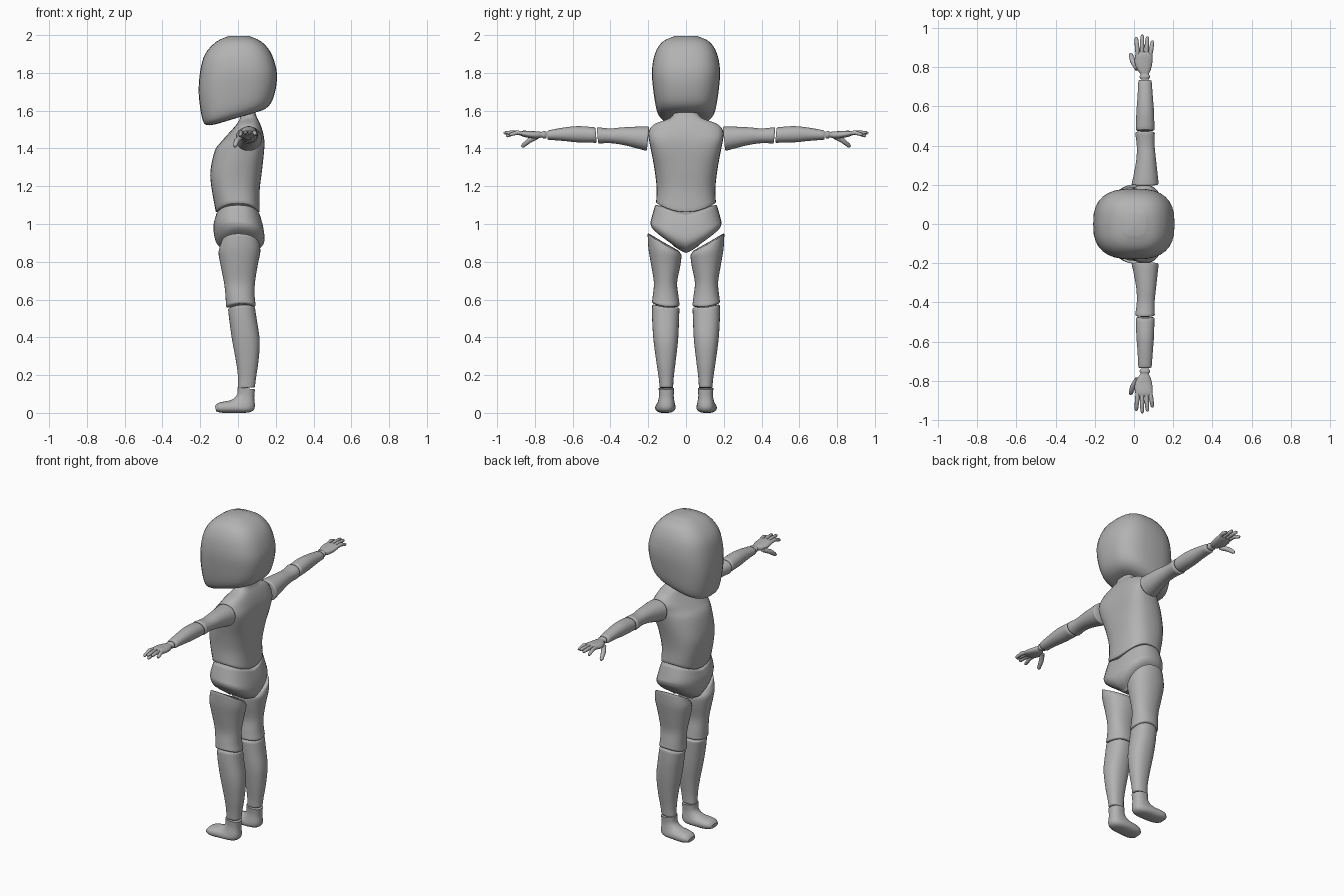
import bpy, bmesh, math
from mathutils import Vector as V

SEG = 32
grey = bpy.data.materials.new("doll grey")
grey.diffuse_color = (0.45, 0.45, 0.45, 1)


def smooth_stations(st, n):
    """Catmull-Rom interpolation between stations (tuples of numbers)."""
    out = []
    for i in range(len(st) - 1):
        a, b, c, d = st[max(i - 1, 0)], st[i], st[i + 1], st[min(i + 2, len(st) - 1)]
        for k in range(n):
            t = k / n
            out.append([0.5 * (2 * q + (r - p) * t + (2 * p - 5 * q + 4 * r - s) * t * t
                               + (3 * q - p - 3 * r + s) * t ** 3)
                        for p, q, r, s in zip(a, b, c, d)])
    return out + [list(st[-1])]


def ring(c, u, v, power=2.0, bow=V((0, 0, 0)), k=2, seg=SEG):
    """Superellipse section; bow shifts points by their distance along v."""
    pts = []
    for i in range(seg):
        a = 2 * math.pi * i / seg
        ca, sa = math.cos(a), math.sin(a)
        ex = 2 / power
        x = math.copysign(abs(ca) ** ex, ca)
        y = math.copysign(abs(sa) ** ex, sa)
        pts.append(c + u * x + v * y + bow * abs(y) ** k)
    return pts


def soften(rings, inset):
    """Add a small rounded rim at both ends."""
    def rim(r, nxt):
        c, cn = sum(r, V()) / len(r), sum(nxt, V()) / len(nxt)
        d = (c - cn).normalized() * inset
        return [[p + (c - p).normalized() * inset * m + d * h for p in r]
                for m, h in ((0.3, 0.6), (1.0, 1.0))]
    a, b = rim(rings[0], rings[1]), rim(rings[-1], rings[-2])
    return [a[1], a[0]] + rings + b


def loft(bm, rings):
    rows = [[bm.verts.new(p) for p in r] for r in rings]
    n = len(rows[0])
    for a, b in zip(rows, rows[1:]):
        for i in range(n):
            bm.faces.new((a[i], a[(i + 1) % n], b[(i + 1) % n], b[i]))
    for row in (rows[0], rows[-1]):
        mid = bm.verts.new(sum((v.co for v in row), V()) / n)
        for i in range(n):
            bm.faces.new((row[i], row[(i + 1) % n], mid))


def finish(name, bm, mirror=False):
    bmesh.ops.recalc_face_normals(bm, faces=bm.faces)
    me = bpy.data.meshes.new(name)
    bm.to_mesh(me)
    bm.free()
    me.materials.append(grey)
    ob = bpy.data.objects.new(name, me)
    bpy.context.collection.objects.link(ob)
    if mirror:
        m = ob.modifiers.new("mirror", 'MIRROR')
        m.use_axis = (False, True, False)
        m.use_mirror_merge = False
    bpy.ops.object.select_all(action='DESELECT')
    ob.select_set(True)
    bpy.context.view_layer.objects.active = ob
    bpy.ops.object.shade_smooth_by_angle(angle=math.radians(50))


def body_part(name, st, power=2.3, k=2, inset=0, mirror=False, n=4):
    """Stations: front x, front z, back x, back z, inner y, outer y, bow x, bow z, tilt z."""
    rings = []
    for fx, fz, bx, bz, y0, y1, wx, wz, tilt in smooth_stations(st, n):
        c = V(((fx + bx) / 2, (y0 + y1) / 2, (fz + bz) / 2))
        rings.append(ring(c, V(((fx - bx) / 2, 0, (fz - bz) / 2)),
                          V((0, (y1 - y0) / 2, tilt)), power, V((wx, 0, wz)), k))
    bm = bmesh.new()
    loft(bm, soften(rings, inset) if inset else rings)
    finish(name, bm, mirror)


def sym(fx, fz, bx, bz, w, wx=0, wz=0):
    return (fx, fz, bx, bz, -w, w, wx, wz, 0)


# Head
body_part("head", [
    sym(-.11, 1.53, .09, 1.59, .07), sym(-.165, 1.524, .145, 1.61, .12),
    sym(-.19, 1.56, .182, 1.655, .155), sym(-.208, 1.69, .204, 1.74, .174),
    sym(-.2, 1.81, .203, 1.82, .18), sym(-.174, 1.90, .172, 1.91, .163),
    sym(-.115, 1.965, .12, 1.968, .122), sym(-.045, 1.996, .055, 1.996, .055)], 2.7)

# Torso with shoulders and neck
body_part("torso", [
    sym(-.118, 1.067, .115, 1.067, .158, 0, .048), sym(-.14, 1.19, .115, 1.18, .156, 0, .01),
    sym(-.146, 1.28, .128, 1.29, .166, .01), sym(-.122, 1.39, .138, 1.39, .185, .03),
    sym(-.085, 1.44, .138, 1.45, .196, .03), sym(-.045, 1.485, .128, 1.5, .197, .01),
    sym(-.01, 1.525, .115, 1.535, .165), sym(.008, 1.555, .1, 1.565, .085),
    sym(.015, 1.59, .09, 1.6, .062), sym(.015, 1.64, .085, 1.64, .055)], 2.6, inset=.006)

# Pelvis, narrowing to a V between the legs
body_part("pelvis", [
    sym(-.118, 1.04, .118, 1.04, .165, 0, .055), sym(-.13, .99, .134, .98, .183, 0, .045),
    sym(-.122, .92, .14, .91, .187, 0, .085), sym(-.095, .875, .115, .87, .165, 0, .09),
    sym(-.05, .85, .07, .85, .07, 0, .04)], 2.4, k=1.3, inset=.006)

# Thigh, shin and foot
body_part("thigh", [
    (-.09, .895, .115, .885, .03, .203, 0, .005, .05),
    (-.103, .85, .118, .85, .024, .199, 0, 0, .02),
    (-.092, .78, .104, .78, .03, .184, 0, 0, 0),
    (-.074, .69, .09, .69, .047, .17, 0, 0, 0),
    (-.066, .62, .088, .62, .04, .176, 0, 0, 0),
    (-.064, .565, .094, .57, .034, .18, 0, .012, .008)], 2.2, inset=.008, mirror=True)
body_part("shin", [
    (-.052, .545, .09, .555, .035, .179, 0, .01, .008),
    (-.046, .49, .1, .49, .037, .179, 0, 0, 0),
    (-.032, .39, .115, .38, .042, .172, 0, 0, 0),
    (-.01, .27, .108, .27, .055, .157, 0, 0, 0),
    (0, .19, .096, .19, .065, .145, 0, 0, 0),
    (0, .135, .09, .14, .068, .14, 0, 0, 0)], inset=.005, mirror=True)
body_part("foot", [
    (-.003, .135, .09, .125, .062, .145, 0, 0, 0),
    (-.004, .1, .086, .08, .065, .143, 0, 0, 0),
    (-.02, .078, .088, .025, .06, .15, 0, 0, 0),
    (-.045, .066, .06, .003, .056, .157, 0, 0, 0),
    (-.075, .06, -.01, .0, .055, .162, 0, 0, 0),
    (-.105, .052, -.08, .0, .062, .162, 0, 0, 0),
    (-.122, .036, -.115, .008, .08, .148, 0, 0, 0)], 2.4, mirror=True)


def arm_rings(st, power=2.1, n=4):
    """Stations: y, x min, x max, z min, z max, y lean."""
    return [ring(V(((a + b) / 2, y, (c + d) / 2)), V(((b - a) / 2, 0, 0)),
                 V((0, lean, (d - c) / 2)), power)
            for y, a, b, c, d, lean in smooth_stations(st, n)]


def arm_part(name, st):
    bm = bmesh.new()
    loft(bm, soften(arm_rings(st), .006))
    finish(name, bm, True)


# Upper arm and forearm
arm_part("upper_arm", [
    (.207, -.012, .126, 1.388, 1.516, -.006), (.24, -.004, .122, 1.396, 1.516, -.003),
    (.33, .012, .112, 1.418, 1.512, 0), (.4, .014, .105, 1.428, 1.506, 0),
    (.463, .006, .106, 1.426, 1.512, .004)])
arm_part("forearm", [
    (.482, .01, .104, 1.43, 1.512, .004), (.57, .012, .102, 1.432, 1.518, 0),
    (.65, .018, .096, 1.44, 1.51, 0), (.728, .022, .09, 1.446, 1.496, 0)])

# Hand: wrist, palm, four fingers and a thumb
bm = bmesh.new()
loft(bm, arm_rings([
    (.738, .035, .075, 1.455, 1.488, 0), (.752, .028, .083, 1.452, 1.492, 0),
    (.764, .034, .076, 1.458, 1.488, 0), (.785, .018, .085, 1.453, 1.49, 0),
    (.82, .004, .093, 1.454, 1.492, 0), (.86, .006, .095, 1.462, 1.494, 0),
    (.878, .014, .088, 1.47, 1.49, 0)], 2.3))


def finger(points, r):
    pts = [V(p) for p in points]
    rings = []
    d = (pts[-1] - pts[0]).normalized()
    side = d.cross(V((0, 0, 1))).normalized()
    up = side.cross(d)
    pts.append(pts[-1] + d * r * .8)
    for p, s in zip(pts, [1.05, 1.1, .85, .35]):
        rings.append(ring(p, side * r * s, up * r * s, seg=12))
    loft(bm, rings)


for x0, x1, y1, z1 in ((.019, .012, .945, 1.468), (.04, .042, .957, 1.482),
                       (.062, .068, .948, 1.484), (.082, .094, .928, 1.474)):
    finger([(x0, .86, 1.479), ((x0 + x1) / 2, (.86 + y1) / 2, 1.484), (x1, y1, z1)], .0105)
finger([(.018, .79, 1.462), (-.006, .83, 1.442), (-.016, .862, 1.415)], .013)
finish("hand", bm, True)
